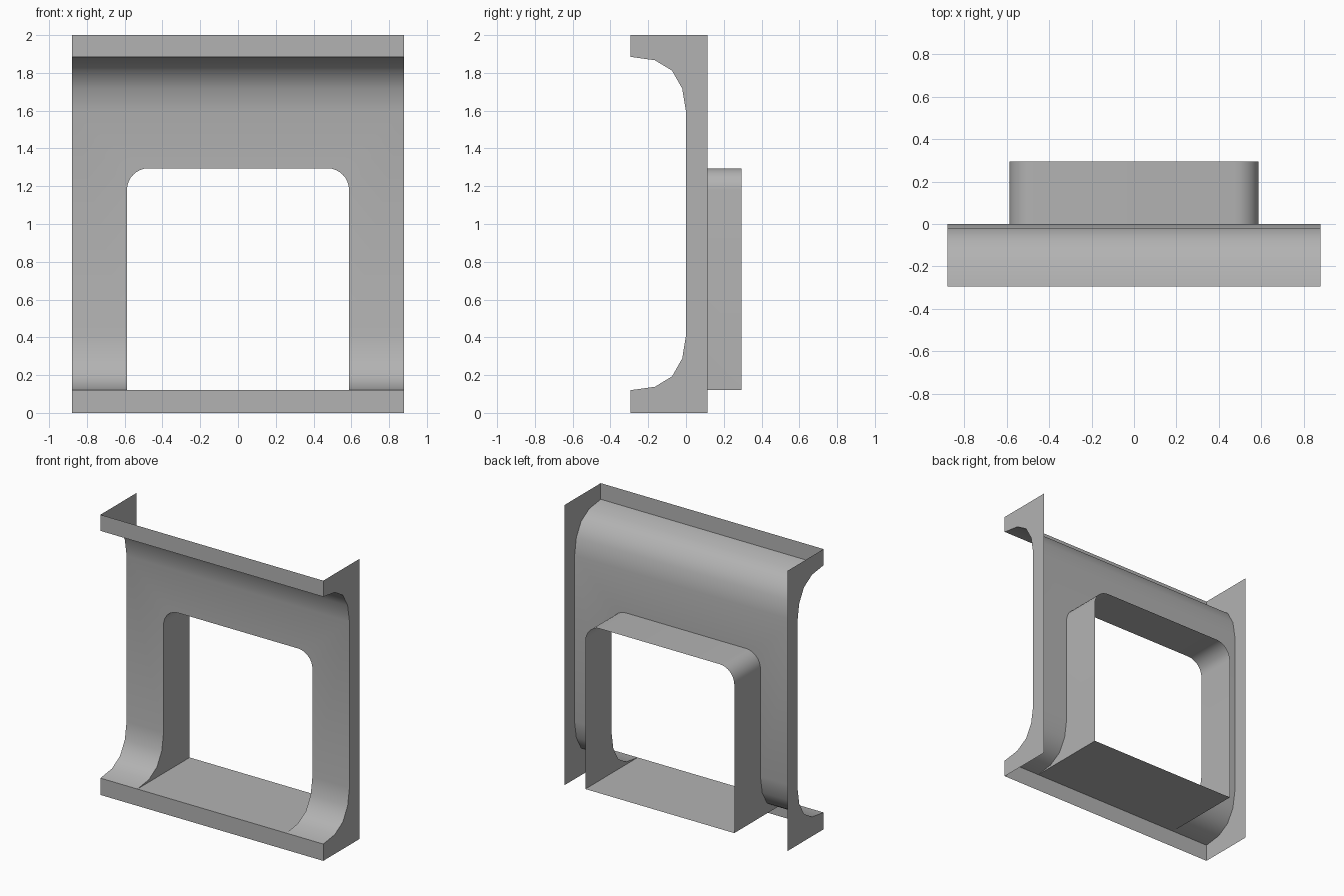
import bpy, bmesh
from math import sin, cos, pi, radians
from mathutils import Vector

if "Cube" in bpy.data.objects:
    bpy.data.objects.remove(bpy.data.objects["Cube"])

W, H = 0.88, 2.0            # half width, height
FRONT, CAP_BACK, BACK = -0.295, 0.113, 0.295
OX, OZ, SILL, R = 0.588, 1.295, 0.12, 0.115   # opening

# Lower half of the cove profile (y, z), mirrored for the top
cove = [(FRONT, SILL), (-0.165, 0.138), (-0.074, 0.193), (-0.02, 0.288), (0, 0.41)]
cove_top = [(y, H - (z - 0.005)) for y, z in reversed(cove)]
# Rounded opening corner (x, z), from the jamb to the head
arc = [(OX - R + R * cos(a), OZ - R + R * sin(a)) for a in [i * pi / 16 for i in range(9)]]

# Mid grey finish
grey = bpy.data.materials.new("mid_grey")
grey.diffuse_color = (0.45, 0.45, 0.45, 1)
grey.use_nodes = True
grey.node_tree.nodes["Principled BSDF"].inputs["Base Color"].default_value = grey.diffuse_color


def build(name, polys):
    """Right half from (points, facing direction) polygons, mirrored across x."""
    bm = bmesh.new()
    for pts, facing in polys:
        f = bm.faces.new([bm.verts.new(p) for p in pts])
        f.normal_update()
        if f.normal.dot(Vector(facing)) < 0:
            f.normal_flip()
    bmesh.ops.remove_doubles(bm, verts=bm.verts, dist=1e-4)
    me = bpy.data.meshes.new(name)
    bm.to_mesh(me)
    bm.free()
    me.materials.append(grey)
    ob = bpy.data.objects.new(name, me)
    bpy.context.collection.objects.link(ob)
    m = ob.modifiers.new("Mirror", 'MIRROR')
    m.use_clip = True
    bpy.ops.object.select_all(action='DESELECT')
    ob.select_set(True)
    bpy.context.view_layer.objects.active = ob
    bpy.ops.object.modifier_apply(modifier="Mirror")
    bpy.ops.object.shade_smooth_by_angle(angle=radians(40))
    return ob


def strips(profile, x0, x1, facing):
    """Profile segments swept along x."""
    return [([(x0, *a), (x1, *a), (x1, *b), (x0, *b)], facing)
            for a, b in zip(profile, profile[1:])]


# Front skin: lower lip, split lower cove, wall with opening, upper cove and lip
wall = [(0, 0, cove_top[0][1]), (W, 0, cove_top[0][1]), (W, 0, cove[-1][1]), (OX, 0, cove[-1][1])]
wall += [(x, 0, z) for x, z in arc] + [(0, 0, OZ)]
skin = strips([(FRONT, 0), (FRONT, SILL)], 0, W, (0, -1, 0))
skin += strips(cove, OX, W, (0, -1, 0.3))
skin += [(wall, (0, -1, 0))]
skin += strips(cove_top, 0, W, (0, -1, -0.3))
skin += strips([cove_top[-1], (FRONT, H)], 0, W, (0, -1, 0))
build("wall_skin", skin)

# Opening lining: jamb, rounded head and sill, facing into the opening
jamb = [(OX, y, z) for y, z in cove + [(0, OZ - R), (BACK, OZ - R), (BACK, SILL)]]
head = arc + [(0, OZ)]
lining = [(jamb, (-1, 0, 0))]
lining += [([(a[0], 0, a[1]), (b[0], 0, b[1]), (b[0], BACK, b[1]), (a[0], BACK, a[1])],
            (-0.5, 0, -0.5)) for a, b in zip(head, head[1:])]
lining += [([(0, FRONT, SILL), (OX, FRONT, SILL), (OX, BACK, SILL), (0, BACK, SILL)], (0, 0, 1))]
build("opening_lining", lining)

# Flat end caps
cap = [(FRONT, 0)] + cove + cove_top + [(FRONT, H), (CAP_BACK, H), (CAP_BACK, 0)]
build("end_caps", [([(W, y, z) for y, z in cap], (1, 0, 0))])
